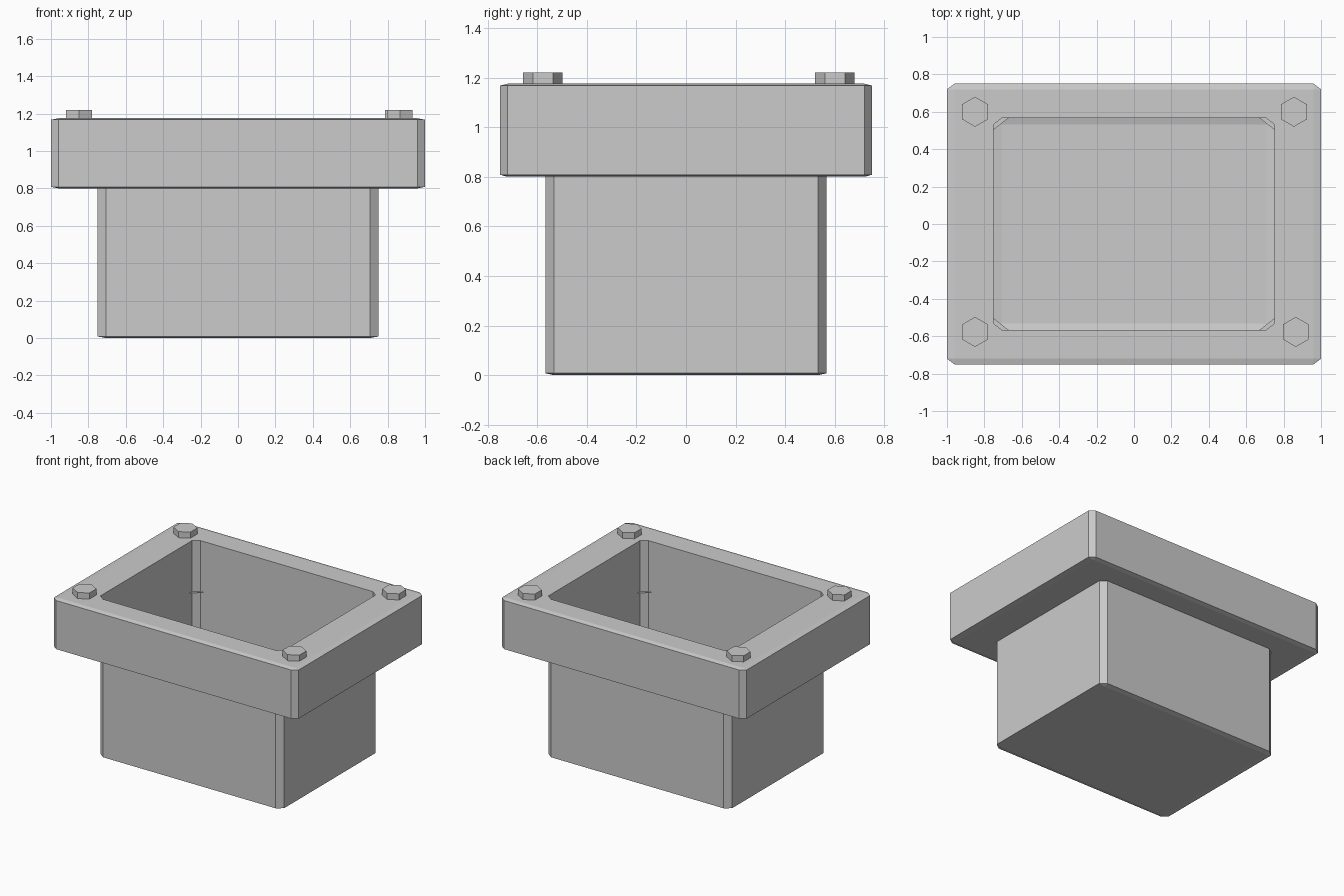
import bpy, bmesh, math

if "Cube" in bpy.data.objects:
    bpy.data.objects.remove(bpy.data.objects["Cube"])


def ring(hx, hy, cx, cy, z):
    """Rectangle with chamfered corners, counter-clockwise (eight points)."""
    pts = []
    for sx, sy in ((1, 1), (-1, 1), (-1, -1), (1, -1)):
        pair = [(sx * hx, sy * (hy - cy), z), (sx * (hx - cx), sy * hy, z)]
        pts += pair if sx * sy > 0 else pair[::-1]
    return pts


def finish(name, bm):
    mesh = bpy.data.meshes.new(name)
    bm.to_mesh(mesh)
    bm.free()
    obj = bpy.data.objects.new(name, mesh)
    bpy.context.collection.objects.link(obj)
    return obj


def loft(name, rings, floor=False):
    """Bridge successive rings into a flat-shaded shell."""
    bm = bmesh.new()
    loops = [[bm.verts.new(p) for p in r] for r in rings]
    for a, b in zip(loops, loops[1:]):
        for i in range(8):
            j = (i + 1) % 8
            bm.faces.new((a[i], a[j], b[j], b[i]))
    if floor:
        bm.faces.new(loops[0][::-1])
    bmesh.ops.remove_doubles(bm, verts=bm.verts[:], dist=1e-5)
    return finish(name, bm)


# Thin-walled tub, open at the top, with a bevelled floor edge
loft("tub", [
    ring(0.705, 0.533, 0, 0, 0.0),
    ring(0.75, 0.567, 0.045, 0.034, 0.008),
    ring(0.75, 0.567, 0.045, 0.034, 1.175),
], floor=True)

# Wide rim around the tub; its underside leaves small ledges in the inner corners
loft("rim", [
    ring(0.75, 0.567, 0.08, 0.062, 0.80),
    ring(0.96, 0.72, 0, 0, 0.80),
    ring(1.0, 0.75, 0.04, 0.03, 0.808),
    ring(1.0, 0.75, 0.04, 0.03, 1.167),
    ring(0.96, 0.72, 0, 0, 1.175),
    ring(0.75, 0.567, 0.045, 0.034, 1.175),
])

# Hexagonal bolt heads on the rim corners
bolts = {"bolt_back_left": (-0.85, 0.60), "bolt_back_right": (0.855, 0.60),
         "bolt_front_left": (-0.85, -0.577), "bolt_front_right": (0.865, -0.577)}
for name, (x, y) in bolts.items():
    bm = bmesh.new()
    bottom = [bm.verts.new((0.08 * math.sin(i * math.pi / 3),
                            0.08 * math.cos(i * math.pi / 3), -0.025)) for i in range(6)]
    base = bm.faces.new(bottom)
    top = bmesh.ops.extrude_face_region(bm, geom=[base], use_keep_orig=True)
    bmesh.ops.translate(bm, vec=(0, 0, 0.05),
                        verts=[v for v in top["geom"] if isinstance(v, bmesh.types.BMVert)])
    bmesh.ops.recalc_face_normals(bm, faces=bm.faces[:])
    finish(name, bm).location = (x, y, 1.195)
